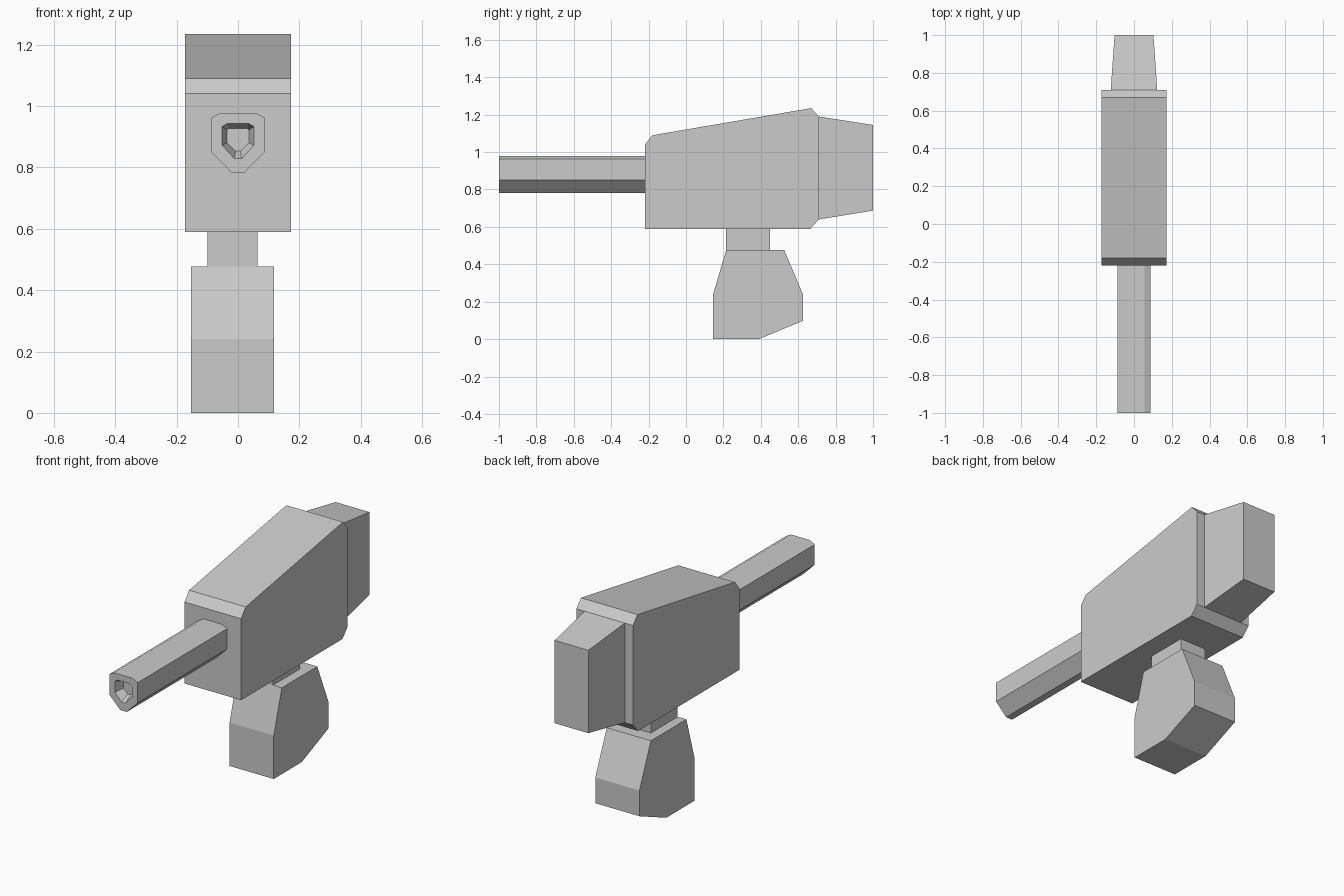
import bpy
import bmesh

cube = bpy.data.objects.get("Cube")
if cube:
    bpy.data.objects.remove(cube, do_unlink=True)

grey = bpy.data.materials.new("plain grey")
grey.use_nodes = True
colour = (0.6, 0.6, 0.6, 1)
grey.diffuse_color = colour
grey.node_tree.nodes["Principled BSDF"].inputs["Base Color"].default_value = colour


def loft(name, rings, close_end=True):
    """Skin matching rings of points, capping the first ring and optionally the last."""
    bm = bmesh.new()
    loops = [[bm.verts.new(p) for p in ring] for ring in rings]
    for a, b in zip(loops, loops[1:]):
        for i in range(len(a)):
            j = (i + 1) % len(a)
            bm.faces.new((a[i], a[j], b[j], b[i]))
    bm.faces.new(loops[0])
    if close_end:
        bm.faces.new(loops[-1])
    bmesh.ops.recalc_face_normals(bm, faces=bm.faces)
    mesh = bpy.data.meshes.new(name)
    bm.to_mesh(mesh)
    bm.free()
    mesh.materials.append(grey)
    obj = bpy.data.objects.new(name, mesh)
    bpy.context.collection.objects.link(obj)
    return obj


def side_prism(name, profile, x0, x1):
    """Extrude a (y, z) outline across x."""
    return loft(name, [[(x, y, z) for y, z in profile] for x in (x0, x1)])


def rect(y, half, z0, z1):
    return [(-half, y, z0), (half, y, z0), (half, y, z1), (-half, y, z1)]


def shield(y, half_profile):
    """Mirror a half outline of (x, z) points into a ring at depth y."""
    left = [(-x, z) for x, z in reversed(half_profile)]
    return [(x, y, z) for x, z in half_profile + left]


# Main housing with clipped corners
side_prism("housing", [(-0.22, 0.59), (-0.22, 1.04), (-0.18, 1.09), (0.67, 1.235),
                       (0.71, 1.19), (0.71, 0.64), (0.665, 0.59)], -0.173, 0.173)

# Tapered rear block
loft("rear_block", [rect(0.71, 0.123, 0.64, 1.19), rect(1.0, 0.103, 0.687, 1.145)])

# Barrel with a shallow tapered muzzle recess
outer = [(0.055, 0.978), (0.087, 0.962), (0.087, 0.85), (0.02, 0.782)]
lip = [(0.035, 0.943), (0.052, 0.933), (0.052, 0.872), (0.012, 0.829)]
floor = [(0.03, 0.927), (0.036, 0.922), (0.036, 0.88), (0.008, 0.853)]
loft("barrel", [shield(-0.22, outer), shield(-1.0, outer),
                shield(-1.0, lip), shield(-0.95, floor)])

# Mount neck and foot, set slightly off centre
side_prism("neck", [(0.215, 0.475), (0.215, 0.59), (0.45, 0.59), (0.45, 0.475)],
           -0.10, 0.063)
side_prism("foot", [(0.145, 0), (0.145, 0.24), (0.215, 0.477), (0.525, 0.477),
                    (0.625, 0.24), (0.625, 0.098), (0.39, 0)], -0.153, 0.117)
